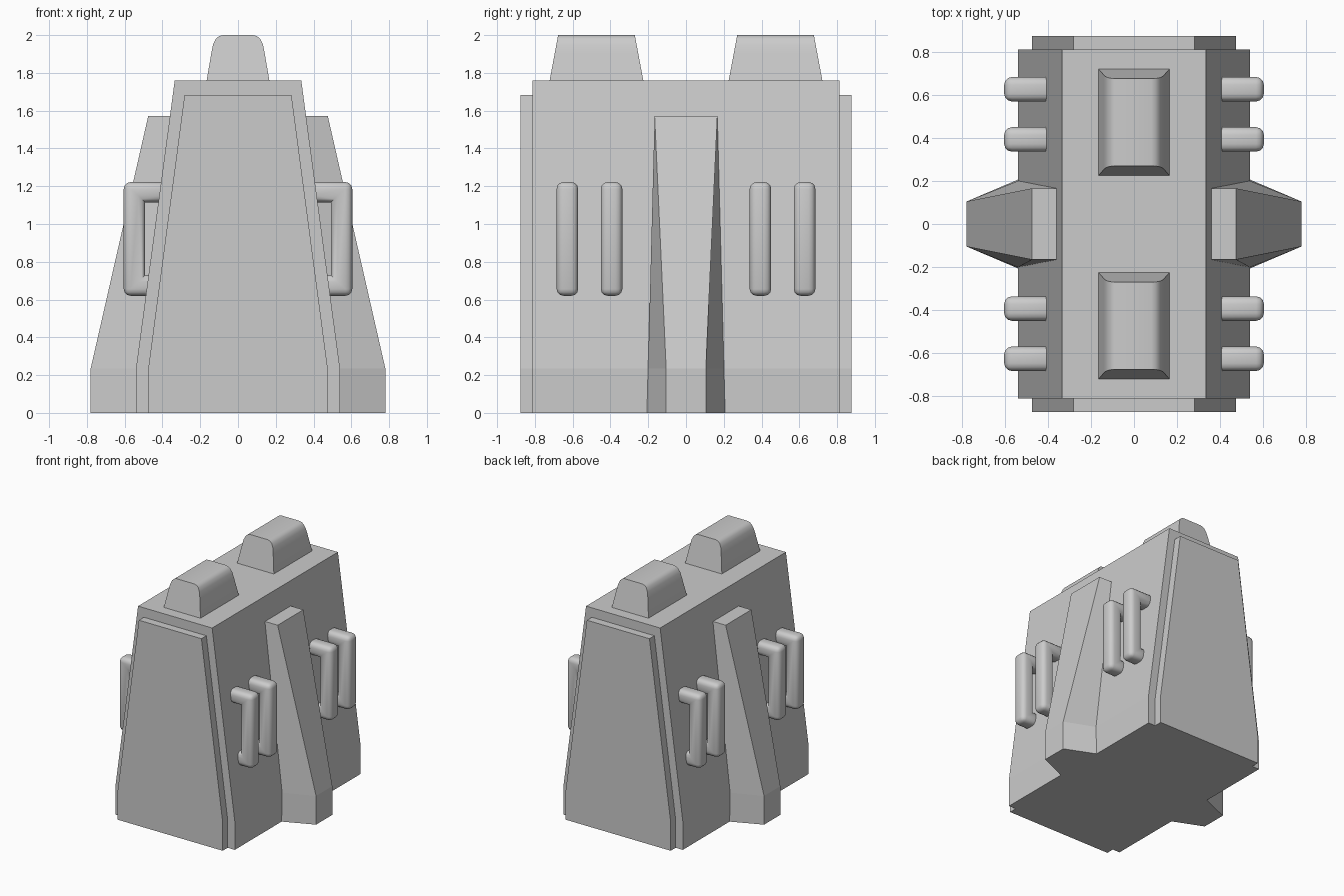
import bpy, bmesh

if "Cube" in bpy.data.objects:
    bpy.data.objects.remove(bpy.data.objects["Cube"])


def loft(name, rings, mirror=(False, False), bevel=0.0):
    """Skin a list of equal-length point rings and cap both ends."""
    bm = bmesh.new()
    rows = [[bm.verts.new(p) for p in ring] for ring in rings]
    n = len(rows[0])
    for a, b in zip(rows, rows[1:]):
        for i in range(n):
            j = (i + 1) % n
            bm.faces.new((a[i], a[j], b[j], b[i]))
    bm.faces.new(rows[0])
    bm.faces.new(rows[-1])
    bmesh.ops.recalc_face_normals(bm, faces=bm.faces)
    if bevel:
        bm.normal_update()
        edges = [e for e in bm.edges if e.is_convex]
        bmesh.ops.bevel(bm, geom=edges, offset=bevel, segments=3,
                        profile=0.5, affect='EDGES', clamp_overlap=True)
    mesh = bpy.data.meshes.new(name)
    bm.to_mesh(mesh)
    bm.free()
    obj = bpy.data.objects.new(name, mesh)
    bpy.context.collection.objects.link(obj)
    if any(mirror):
        mod = obj.modifiers.new("Mirror", 'MIRROR')
        mod.use_axis = (mirror[0], mirror[1], False)
        mod.use_mirror_merge = False
    return obj


def smooth(obj):
    bpy.ops.object.select_all(action='DESELECT')
    obj.select_set(True)
    bpy.context.view_layer.objects.active = obj
    bpy.ops.object.shade_smooth_by_angle(angle=0.6)


def symmetric(half):
    """Close a right-hand (x, z) profile with its mirror image."""
    return half + [(-x, z) for x, z in reversed(half)]


def slab(name, profile, y0, y1, **kw):
    return loft(name, [[(x, y, z) for x, z in profile] for y in (y0, y1)], **kw)


# Tapered main body and the narrower raised panel at each end
slab("body", symmetric([(0.54, 0), (0.54, 0.235), (0.335, 1.76)]), -0.813, 0.813)
panel = symmetric([(0.475, 0), (0.475, 0.235), (0.283, 1.683)])
slab("end_panel", panel, 0.80, 0.877, mirror=(False, True))

# Rounded blocks on top, with sloping ends
cap = symmetric([(0.166, 1.76), (0.141, 1.905), (0.132, 1.95),
                 (0.118, 1.98), (0.10, 1.995), (0.08, 2.0)])


def cap_ring(side):
    return [(x, 0.474 + side * (0.248 - 0.045 * (z - 1.76) / 0.24), z) for x, z in cap]


smooth(loft("top_block", [cap_ring(-1), cap_ring(1)], mirror=(False, True)))

# Side buttresses: (height, inner x, inner half width, outer x, outer half width)
levels = [(0, 0.54, 0.207, 0.78, 0.105),
          (0.235, 0.54, 0.201, 0.78, 0.105),
          (1.573, 0.36, 0.166, 0.475, 0.166)]
loft("side_buttress",
     [[(xi, -wi, z), (xo, -wo, z), (xo, wo, z), (xi, wi, z)]
      for z, xi, wi, xo, wo in levels], mirror=(True, False))

# Grab handles: U shape with softened outer edges, sunk into the body
grip = [(0.37, 1.222), (0.605, 1.222), (0.605, 0.62), (0.42, 0.62),
        (0.42, 0.73), (0.492, 0.73), (0.492, 1.115), (0.37, 1.115)]
for label, y in (("inner", 0.394), ("outer", 0.628)):
    smooth(slab(label + "_handle", grip, y - 0.057, y + 0.057,
                mirror=(True, True), bevel=0.036))
